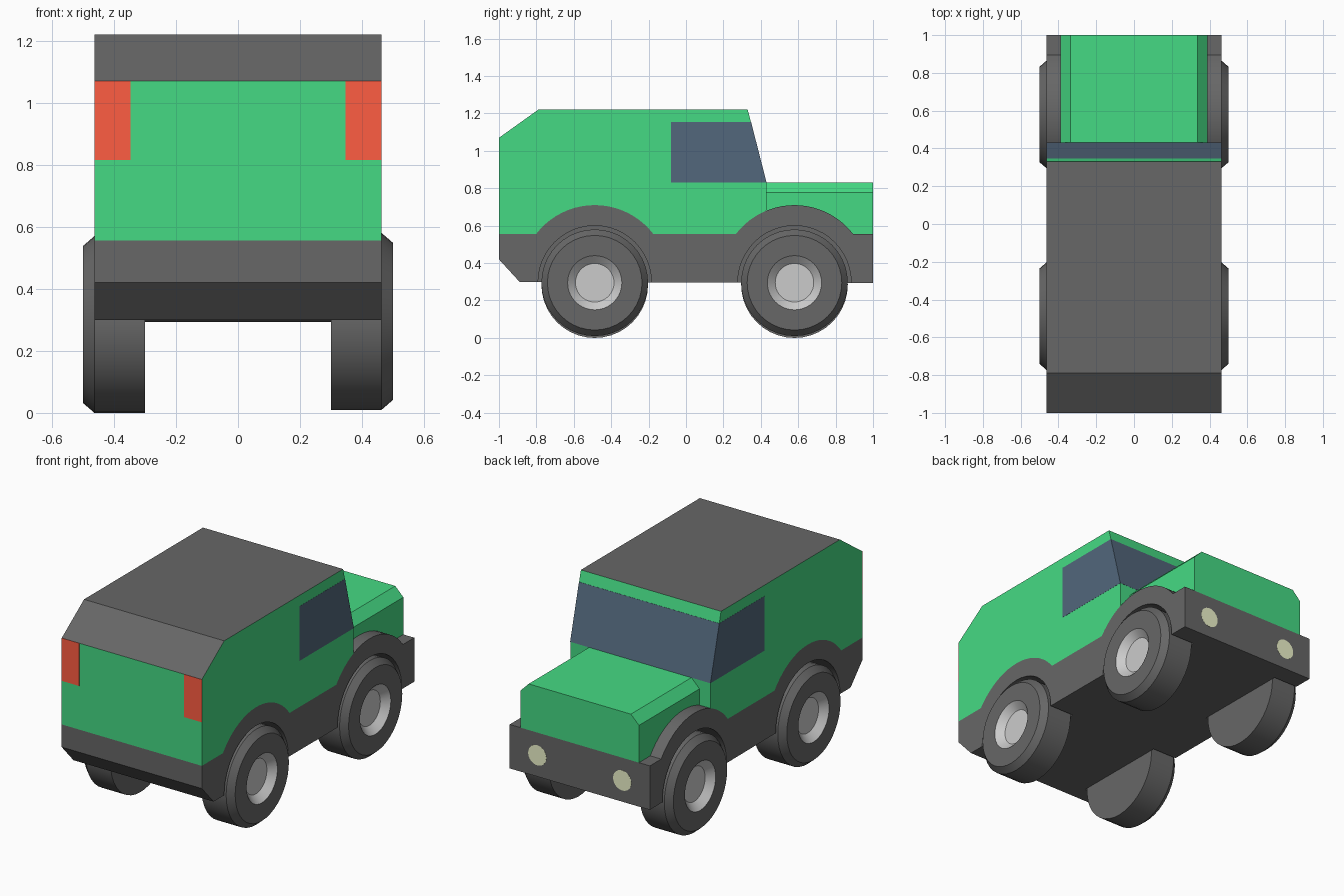
import bpy, bmesh, math
from mathutils import Vector

if "Cube" in bpy.data.objects:
    bpy.data.objects.remove(bpy.data.objects["Cube"])

W = 0.462                      # half width of the body
FRONT_Y, REAR_Y = 0.58, -0.488  # axle positions
BELT, SILL = 0.83, 0.555
GAP = 0.0008                   # lift of glass and lamps off the body


def material(name, rgb):
    m = bpy.data.materials.new(name)
    m.diffuse_color = (*rgb, 1)
    m.use_nodes = True
    m.node_tree.nodes["Principled BSDF"].inputs["Base Color"].default_value = m.diffuse_color
    return m


GREEN = material("green paint", (0.06, 0.70, 0.23))
DARK = material("dark grey", (0.135, 0.135, 0.135))
LIGHT = material("light grey", (0.70, 0.70, 0.70))
GLASS = material("glass", (0.085, 0.135, 0.20))
RED = material("red lamp", (1.0, 0.11, 0.055))
CREAM = material("cream lamp", (0.86, 0.91, 0.60))


def finish(name, bm, mats, pick=None):
    bmesh.ops.remove_doubles(bm, verts=bm.verts, dist=1e-5)
    bmesh.ops.recalc_face_normals(bm, faces=bm.faces)
    for f in bm.faces:
        if pick:
            f.material_index = pick(f)
    me = bpy.data.meshes.new(name)
    bm.to_mesh(me)
    bm.free()
    ob = bpy.data.objects.new(name, me)
    bpy.context.collection.objects.link(ob)
    for m in mats:
        me.materials.append(m)
    return ob


def smooth(ob):
    bpy.ops.object.select_all(action='DESELECT')
    ob.select_set(True)
    bpy.context.view_layer.objects.active = ob
    bpy.ops.object.shade_smooth_by_angle(angle=math.radians(30))


def prism(name, pts, extrude, mats, pick=None):
    """Extrude a closed outline of 3D points along a vector."""
    bm = bmesh.new()
    face = bm.faces.new([bm.verts.new(p) for p in pts])
    res = bmesh.ops.extrude_face_region(bm, geom=[face], use_keep_orig=True)
    bmesh.ops.translate(bm, vec=Vector(extrude),
                        verts=[v for v in res['geom'] if isinstance(v, bmesh.types.BMVert)])
    return finish(name, bm, mats, pick)


def side_prism(name, yz, x0, x1, mats, pick=None):
    return prism(name, [(x0, y, z) for y, z in yz], (x1 - x0, 0, 0), mats, pick)


def arch(cy, n=20, r=0.395, cz=0.315):
    """Fender arc above the sill line, from rear to front."""
    a = math.asin((SILL - cz) / r)
    angles = [math.pi - a - (math.pi - 2 * a) * i / n for i in range(n + 1)]
    return [(cy + r * math.cos(t), cz + r * math.sin(t)) for t in angles]


# lower body with fender bumps
rear_arc, front_arc = arch(REAR_Y), arch(FRONT_Y)
lower = side_prism("lower_body", [(-1, 0.42), (-1, SILL)] + rear_arc + front_arc +
                   [(1, SILL), (1, 0.293), (-0.89, 0.30)], -W, W, [DARK])

# wheel wells cut into the lower body
for s in (-1, 1):
    for cy in (REAR_Y, FRONT_Y):
        circle = [(cy + 0.303 * math.cos(math.tau * i / 48),
                   0.297 + 0.303 * math.sin(math.tau * i / 48)) for i in range(48)]
        cutter = side_prism("well_cutter", circle, s * 0.30, s * 0.6, [DARK])
        cutter.hide_render = True
        mod = lower.modifiers.new("well", 'BOOLEAN')
        mod.operation, mod.solver, mod.object = 'DIFFERENCE', 'EXACT', cutter
        bpy.context.view_layer.objects.active = lower
        bpy.ops.object.modifier_apply(modifier=mod.name)
        bpy.data.objects.remove(cutter)
smooth(lower)

# cabin with a grey roof
cut_z = 0.315 + math.sqrt(0.395 ** 2 - (FRONT_Y - 0.43) ** 2)
side_prism("cabin", [(-1, SILL)] + rear_arc + [p for p in front_arc if p[0] < 0.425] +
           [(0.43, cut_z), (0.43, BELT), (0.33, 1.22), (-0.79, 1.22), (-1, 1.07)],
           -W, W, [GREEN, DARK],
           lambda f: int(abs(f.normal.z) > 0.3 and f.calc_center_median().z > 1.1))

# hood resting on the fenders, long top edges chamfered
hood = side_prism("hood", [(0.43, cut_z)] + [p for p in front_arc if p[0] > 0.435] +
                  [(1, SILL), (1, BELT), (0.43, BELT)], -0.39, 0.39, [GREEN])
bm = bmesh.new()
bm.from_mesh(hood.data)
long_edges = [e for e in bm.edges if all(v.co.z > BELT - 0.001 for v in e.verts)
              and abs(e.verts[0].co.y - e.verts[1].co.y) > 0.1]
bmesh.ops.bevel(bm, geom=long_edges, offset=0.053, segments=1, affect='EDGES')
bm.to_mesh(hood.data)
bm.free()

# windows
TOP_Z, TOP_Y = 1.155, 0.347
for s, side in ((-1, "left"), (1, "right")):
    side_prism(side + "_window", [(-0.08, BELT), (0.43, BELT), (TOP_Y, TOP_Z), (-0.08, TOP_Z)],
               s * (W - 0.004), s * (W + GAP), [GLASS])
prism("windshield", [(-W, 0.43 + GAP, BELT), (W, 0.43 + GAP, BELT),
                     (W, TOP_Y + GAP, TOP_Z), (-W, TOP_Y + GAP, TOP_Z)],
      (0, -0.004, 0), [GLASS])

for s, side in ((-1, "left"), (1, "right")):
    # tail lamp
    prism(side + "_tail_lamp", [(s * x, -1 - GAP, z) for x, z in
                                [(0.346, 0.815), (W, 0.815), (W, 1.07), (0.346, 1.07)]],
          (0, 0.004, 0), [RED])
    # headlamp
    prism(side + "_headlamp", [(s * 0.28 + 0.06 * math.cos(math.tau * i / 32), 1 + GAP,
                                0.42 + 0.06 * math.sin(math.tau * i / 32)) for i in range(32)],
          (0, -0.004, 0), [CREAM])

    # wheels: tyre and dished rim turned from one profile
    for cy, end in ((REAR_Y, "rear"), (FRONT_Y, "front")):
        bm = bmesh.new()
        cz = 0.29 + s * 0.005
        prof = [(0.30, 0), (0.30, 0.285), (0.463, 0.285), (0.50, 0.253),
                (0.50, 0.145), (0.46, 0.103), (0.46, 0)]
        vs = [bm.verts.new((s * x, cy, cz + r)) for x, r in prof]
        es = [bm.edges.new(p) for p in zip(vs, vs[1:])]
        bmesh.ops.spin(bm, geom=vs + es, cent=(0, cy, cz), axis=(1, 0, 0),
                       angle=math.tau, steps=40, dvec=(0, 0, 0))

        def rim(f, cy=cy, cz=cz):
            c = f.calc_center_median()
            return int(abs(c.x) > 0.44 and math.hypot(c.y - cy, c.z - cz) < 0.14)

        smooth(finish(f"{end}_{side}_wheel", bm, [DARK, LIGHT], rim))
